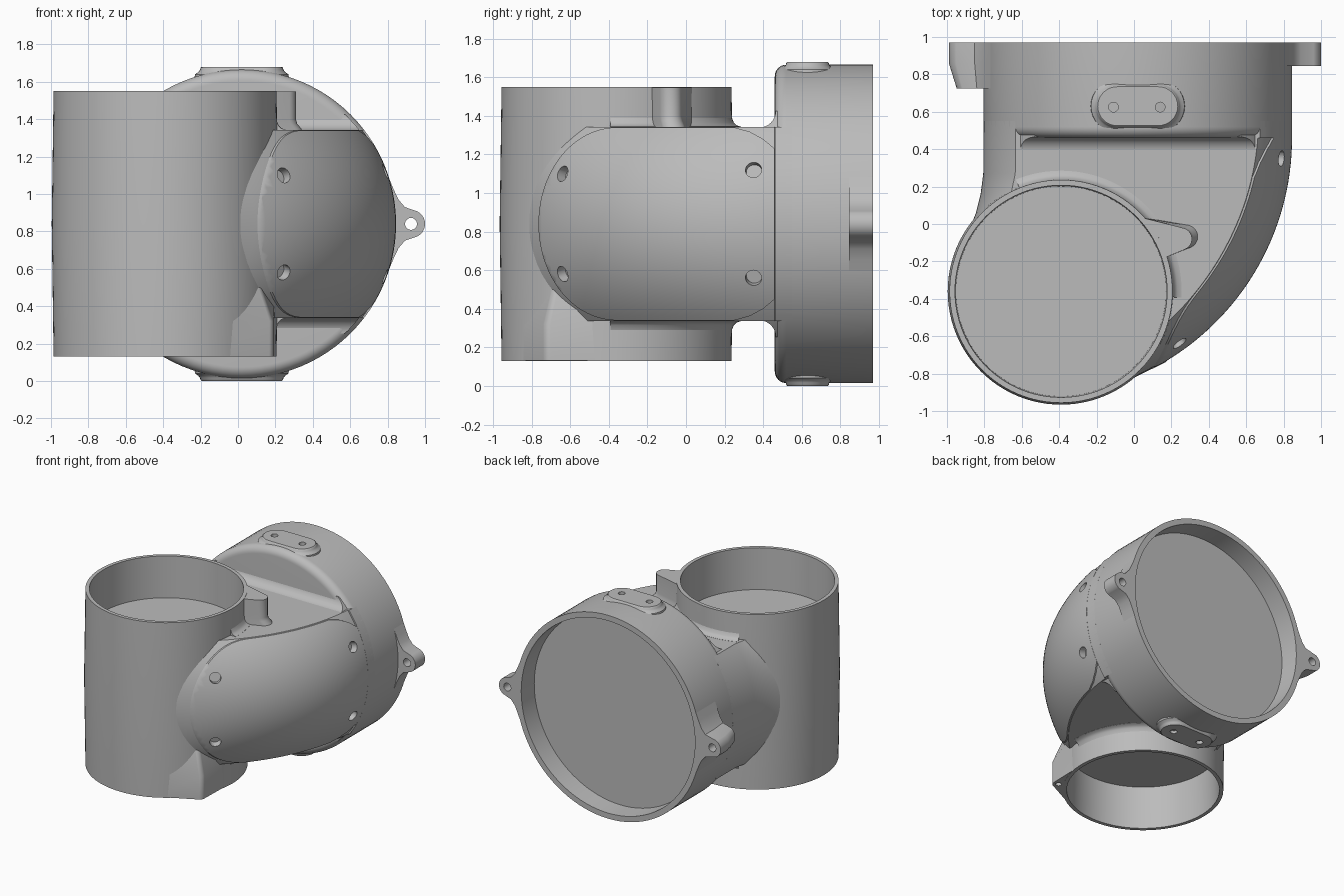
import bpy, bmesh, math
from mathutils import Vector

if "Cube" in bpy.data.objects:
    bpy.data.objects.remove(bpy.data.objects["Cube"])

grey = bpy.data.materials.new("light grey")
grey.use_nodes = True
grey.diffuse_color = (0.5, 0.5, 0.5, 1)
grey.node_tree.nodes["Principled BSDF"].inputs["Base Color"].default_value = (0.5, 0.5, 0.5, 1)

MID = 0.84                 # height of the elbow's middle plane
LOW, HIGH = 0.337, 1.343   # flat underside and top of the elbow
CUP = (-0.39, -0.36)       # axis of the upright pipe
CX, CR = 0.02, 0.825       # axis and radius of the rear collar
ARC = 1.394                # bend radius of the outer wall
BEND_X = CX + CR - ARC     # centre of that bend, at y = 0.46


def loft(name, rings):
    """Skin a stack of equal-length rings and cap both ends."""
    bm = bmesh.new()
    rows = [[bm.verts.new(p) for p in ring] for ring in rings]
    n = len(rows[0])
    for a, b in zip(rows, rows[1:]):
        for i in range(n):
            j = (i + 1) % n
            bm.faces.new((a[i], a[j], b[j], b[i]))
    bm.faces.new(rows[0][::-1])
    bm.faces.new(rows[-1])
    bmesh.ops.recalc_face_normals(bm, faces=bm.faces)
    mesh = bpy.data.meshes.new(name)
    bm.to_mesh(mesh)
    bm.free()
    ob = bpy.data.objects.new(name, mesh)
    bpy.context.collection.objects.link(ob)
    mesh.materials.append(grey)
    return ob


def arc(c, r, a0, a1, n):
    angles = [math.radians(a0 + (a1 - a0) * i / n) for i in range(n + 1)]
    return [(c[0] + r * math.cos(a), c[1] + r * math.sin(a)) for a in angles]


def circle(c, r, n=96):
    return arc(c, r, 0, 360, n)[:-1]


def at_z(pts, z):
    return [(x, y, z) for x, y in pts]


def at_y(pts, y):
    return [(x, y, z) for x, z in pts]


def at_x(pts, x):
    return [(x, y, z) for y, z in pts]


def boolean(target, cutter, operation="DIFFERENCE", keep=False):
    mod = target.modifiers.new("cut", "BOOLEAN")
    mod.operation = operation
    mod.solver = "EXACT"
    mod.object = cutter
    bpy.context.view_layer.objects.active = target
    bpy.ops.object.modifier_apply(modifier=mod.name)
    if not keep:
        bpy.data.objects.remove(cutter)


def rod(p, direction, r, half, n=24):
    """Cutter cylinder centred on p."""
    q = Vector(direction).to_track_quat("Z", "Y")
    return loft("hole_cutter", [[Vector(p) + q @ Vector(v) for v in at_z(circle((0, 0), r, n), h)]
                                for h in (-half, half)])


# Upright pipe, open at both ends with an inner partition
cup_profile = [(0.562, 0.48), (0.567, 0.13), (0.596, 0.13), (0.606, MID),
               (0.596, 1.55), (0.567, 1.55), (0.562, 1.213)]
loft("upright_pipe", [at_z(circle(CUP, r), z) for r, z in cup_profile])

# Rear collar with a rounded front edge and a recess at the back
collar_profile = [(CR - 0.06 + r, 0.52 - y) for r, y in arc((0, 0), 0.06, 90, 0, 8)]
collar_profile += [(CR, 0.97), (0.78, 0.97), (0.775, 0.81)]
loft("rear_collar", [at_y(circle((CX, MID), r), y) for r, y in collar_profile])


def drop(z):
    return CR - math.sqrt(CR ** 2 - (z - MID) ** 2)


def bulge(y):
    """The outer wall grows rounder towards the front."""
    return 1 + 0.55 * max(0, 0.46 - y) / 1.23


def elbow(name, lift):
    """Bend between the two pipes, bulging at mid height."""
    rings = []
    for i in range(37):
        z = LOW + (HIGH - LOW) * i / 36
        d = drop(z)
        right = [(CX + CR, 0.55), (CX + CR, 0.461)]
        right += [(x + lift, y) for x, y in arc((BEND_X, 0.46), ARC, 0, -62, 32) + [(-0.08, -0.866)]]
        left = [(-0.39, -0.5), (-0.75, -0.36), (-0.92 + 0.5 * d, -0.12), (-0.88 + 0.65 * d, -0.03),
                (-0.845 + 0.8 * d, 0.06), (-0.82 + 0.95 * d, 0.16), (-0.806 + d, 0.27), (-0.805 + d, 0.55)]
        rings.append(at_z([(x - d * bulge(y), y) for x, y in right] + left, z))
    return loft(name, rings)


body = elbow("elbow_body", -0.012)
cover = elbow("side_cover", 0.0)

# Cover outline: long elliptical front end, clipped rear corners
nose = [(-0.36 + 0.405 * c, MID + 0.5 * s) for c, s in arc((0, 0), 1, 90, 270, 48)]
corner = [(0.25, 1.34), (0.33, 1.318), (0.40, 1.28), (0.46, 1.23)]
outline = nose + [(y, 2 * MID - z) for y, z in corner] + corner[::-1]
boolean(cover, loft("cover_cutter", [at_x(outline, x) for x in (0.05, 1.2)]), "INTERSECT")

# Clear the pipe bore and drill the four screw pockets
for z0, z1 in ((0.0, 0.51), (1.19, 1.7)):
    bore = loft("bore_cutter", [at_z(circle(CUP, 0.58), z) for z in (z0, z1)])
    boolean(body, bore, keep=True)
    boolean(cover, bore)
for y, z in ((-0.64, 1.10), (-0.64, 0.58), (0.35, 1.12), (0.35, 0.56)):
    reach = math.sqrt(ARC ** 2 - (y - 0.46) ** 2)
    point = (BEND_X + reach - drop(z) * bulge(y), y, z)
    hole = rod(point, (reach, y - 0.46, (z - MID) * 1.3), 0.042, 0.055)
    boolean(body, hole, keep=True)
    boolean(cover, hole)

# Fillets and mounting pads, mirrored above and below the middle plane
for name, s in (("upper", 1), ("lower", -1)):
    def flip(z):
        return MID + s * (z - MID)

    # Fillet between elbow and collar, trimmed to the collar's roundness
    fillet = [(0.48, 1.32), (0.48, 1.425)] + arc((0.38, 1.425), 0.085, 0, -90, 8) + [(0.38, 1.32)]
    fillet = [(y, flip(z)) for y, z in fillet]
    wall = loft(name + "_collar_fillet", [at_x(fillet, x) for x in (CX - 0.66, CX + 0.66)])
    boolean(wall, rod((CX, 0.45, MID), (0, 1, 0), CR - 0.02, 0.3, 96), "INTERSECT")

    # Fillet around the foot of the upright pipe
    loft(name + "_pipe_fillet", [at_z(arc(CUP, r, -3, 112, 40) + arc(CUP, 0.58, 112, -3, 40), flip(z))
                                 for r, z in ((0.645, 1.335), (0.645, 1.344), (0.622, 1.351),
                                              (0.608, 1.365), (0.598, 1.39))])

    def stadium(grow):
        r = 0.11 + grow
        return arc((0.13, 0.63), r, -90, 90, 16) + arc((-0.09, 0.63), r, 90, 270, 16)
    levels = ((0.036, 1.59), (0.03, 1.64), (0.012, 1.652), (0.003, 1.664), (0, 1.675), (-0.006, 1.68))
    pad = loft(name + "_pad", [at_z(stadium(g), flip(z)) for g, z in levels])
    for x in (-0.11, 0.14):
        boolean(pad, rod((x, 0.625, flip(1.68)), (0, 0, 1), 0.026, 0.05))


def collar_lug(name, side, tip, y0, taper):
    """Pointed ear on the collar with a through hole."""
    flank = [(0.785, 0.25), (0.812, 0.185), (0.838, 0.13), (0.872, 0.09)]
    pts = flank + arc((tip, 0), 0.075, 62, -62, 14) + [(x, -z) for x, z in reversed(flank)]
    pts += arc((0, 0), 0.8, -17, 17, 8)

    def ring(shrink, y):
        return [(CX + side * (x - shrink * max(0, x - 0.82) / 0.18), y, MID + z) for x, z in pts]
    lug = loft(name, [ring(taper, y0), ring(0, 0.86), ring(0, 0.97)])
    boolean(lug, rod((CX + side * tip, 0.85, MID), (0, 1, 0), 0.032, 0.4))


collar_lug("left_lug", 1, 0.905, 0.845, 0)
collar_lug("right_lug", -1, 0.935, 0.725, 0.04)


def pipe_boss(name, base, tip, r, sweep, levels):
    """Teardrop boss on the wall of the upright pipe; each level is a height and a reach."""
    foot = arc(CUP, 0.588, base[1], base[0], 8)
    nose = arc(tip, r, sweep[0], sweep[1], 14)
    return loft(name, [at_z(foot + [(CUP[0] + (x - CUP[0]) * k, CUP[1] + (y - CUP[1]) * k)
                                    for x, y in nose], z) for z, k in levels])


pipe_boss("upper_boss", (18, 42), (0.25, -0.08), 0.06, (-65, 75),
          ((1.33, 1.05), (1.35, 1.04), (1.375, 1.01), (1.4, 1), (1.547, 1)))
lower = pipe_boss("lower_boss", (-63, -2), (0.145, -0.7), 0.045, (-62, -3),
                  ((0.132, 1), (0.32, 1), (0.5, 0.89)))
boolean(lower, rod((0.145, -0.7, 0.13), (0, 0, 1), 0.022, 0.1))

# Smooth curved walls, keep edges crisp
bpy.ops.object.select_all(action="DESELECT")
for ob in bpy.context.scene.objects:
    if ob.type == "MESH":
        ob.select_set(True)
        bpy.context.view_layer.objects.active = ob
bpy.ops.object.shade_smooth_by_angle(angle=math.radians(35))
